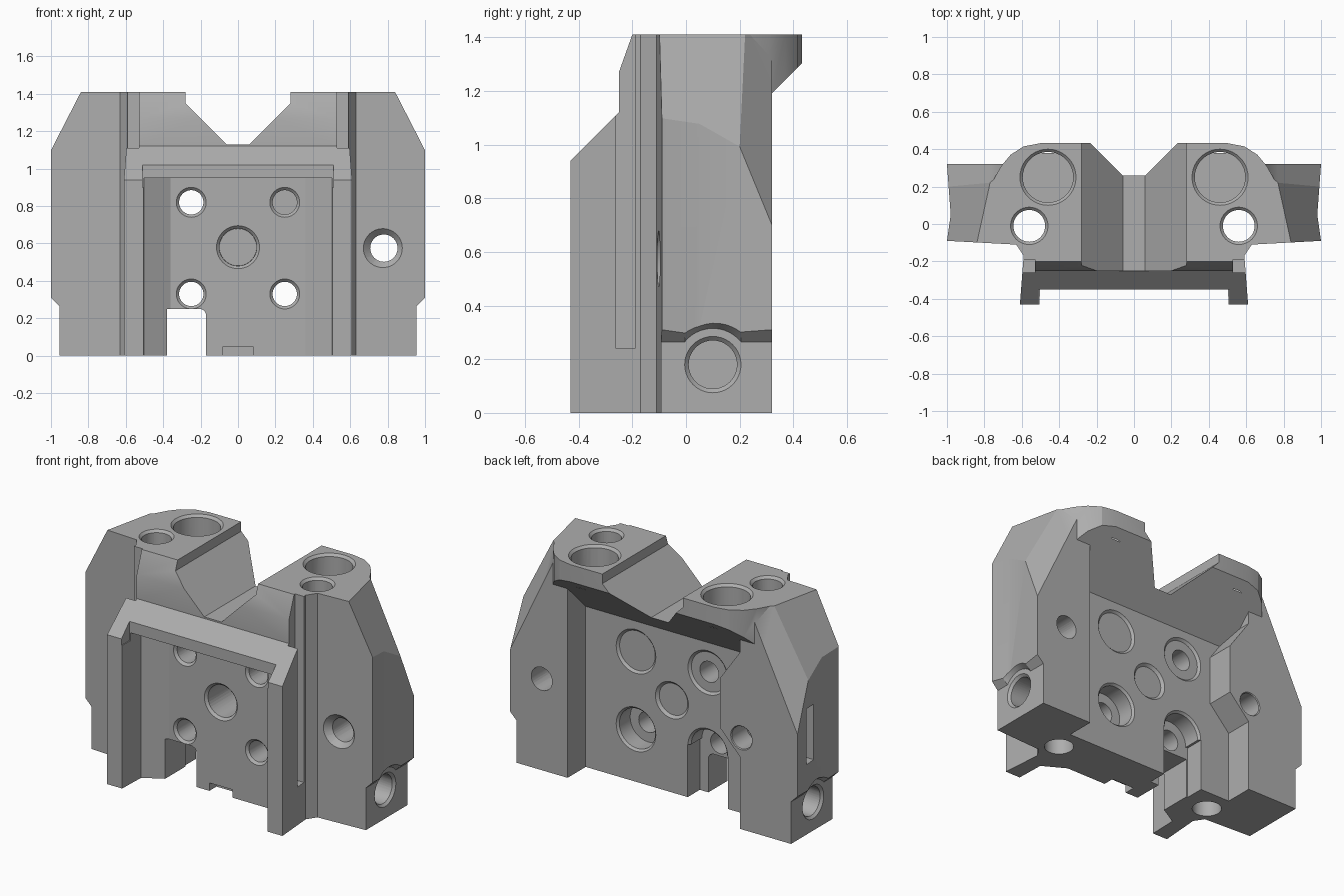
import bpy
import bmesh
from math import radians
from mathutils import Matrix, Vector

cube = bpy.data.objects.get("Cube")
if cube:
    bpy.data.objects.remove(cube, do_unlink=True)

steel = bpy.data.materials.new("steel grey")
steel.use_nodes = True
GREY = (0.42, 0.42, 0.42, 1)
steel.diffuse_color = GREY
steel.node_tree.nodes["Principled BSDF"].inputs["Base Color"].default_value = GREY


def finish(bm, name):
    bmesh.ops.recalc_face_normals(bm, faces=bm.faces)
    mesh = bpy.data.meshes.new(name)
    bm.to_mesh(mesh)
    bm.free()
    mesh.materials.append(steel)
    obj = bpy.data.objects.new(name, mesh)
    bpy.context.collection.objects.link(obj)
    return obj


def prism(points, axis, lo, hi, name="cutter", planes=()):
    """Extrude a 2D outline along an axis, then trim it with planes."""
    place = {"x": lambda p, t: (t, p[0], p[1]),
             "y": lambda p, t: (p[0], t, p[1]),
             "z": lambda p, t: (p[0], p[1], t)}[axis]
    bm = bmesh.new()
    a = [bm.verts.new(place(p, lo)) for p in points]
    b = [bm.verts.new(place(p, hi)) for p in points]
    bm.faces.new(a)
    bm.faces.new(b[::-1])
    for i in range(len(a)):
        j = (i + 1) % len(a)
        bm.faces.new((a[i], b[i], b[j], a[j]))
    bmesh.ops.recalc_face_normals(bm, faces=bm.faces)
    for co, no in planes:
        bmesh.ops.bisect_plane(bm, geom=bm.verts[:] + bm.edges[:] + bm.faces[:],
                               plane_co=co, plane_no=no, clear_outer=True)
        bmesh.ops.holes_fill(bm, edges=[e for e in bm.edges if e.is_boundary])
    return finish(bm, name)


def box(x, y, z):
    return prism([(x[0], y[0]), (x[1], y[0]), (x[1], y[1]), (x[0], y[1])], "z", *z)


def cone(start, direction, r1, r2, length):
    d = Vector(direction)
    mat = Matrix.Translation(Vector(start) + d * length / 2) @ d.to_track_quat("Z", "Y").to_matrix().to_4x4()
    bm = bmesh.new()
    bmesh.ops.create_cone(bm, cap_ends=True, segments=40, radius1=r1, radius2=r2,
                          depth=length, matrix=mat)
    return finish(bm, "cutter")


def mirrored(half):
    return half + [(-x, y) for x, y in reversed(half) if x > 0]


def combine(tool, mode="DIFFERENCE"):
    tool.hide_render = True
    mod = body.modifiers.new("cut", "BOOLEAN")
    mod.operation, mod.solver, mod.object = mode, "EXACT", tool
    bpy.context.view_layer.objects.active = body
    bpy.ops.object.modifier_apply(modifier=mod.name)
    bpy.data.objects.remove(tool, do_unlink=True)


def hole(start, direction, r, rim, length):
    """Straight hole with a short countersink at its mouth."""
    d = Vector(direction)
    s = Vector(start)
    combine(cone(s - d * 0.02, d, r, r, length + 0.02))
    combine(cone(s - d * 0.01, d, rim + 0.01, r - 0.001, rim - r + 0.011))


# Main block with sloping outer shoulders
planes = []
for s in (1, -1):
    planes.append(((s * 0.84, -0.1, 1.41), (s, 0.22, 0.52)))
    planes.append(((s * 0.77, 0.22, 1.41), (s * 0.53, 0.575, 0.253)))
plan = mirrored([(0, -0.43), (0.61, -0.43), (0.59, -0.17), (0.63, -0.11), (1, -0.09),
                 (0.98, 0.05), (1, 0.32), (0, 0.32)])
body = prism(plan, "z", 0, 1.41, "clamp_body", planes)

# Rounded rear lip
lip = mirrored([(0, 0.15), (0.6, 0.15), (0.755, 0.23), (0.71, 0.31), (0.66, 0.37),
                (0.59, 0.415), (0.5, 0.432), (0, 0.432)])
combine(prism(lip, "z", 0.5, 1.41), "UNION")

# Rear pocket and sloping underside of the lip
for half_width, y in ((1.2, 0.32), (0.6, 0.14)):
    combine(prism([(y, -1), (y, 0.87 + y), (0.6, 1.47), (0.6, -1)], "x", -half_width, half_width))

# Front slope over the rails and upper face
combine(prism([(-0.6, 0.77), (-0.25, 1.12), (-0.25, 1.27), (-0.2, 1.41), (-0.2, 1.6),
               (-0.6, 1.6)], "x", -1.2, 1.2))

# Channel between the rails, leaving the cross bar above
channel = mirrored([(0, -0.6), (0.51, -0.6), (0.5, -0.25), (0.36, -0.17), (0, -0.17)])
combine(prism(channel, "z", -1, 0.95))
combine(box((-0.51, 0.51), (-0.7, -0.35), (0.9, 1.3)))

# V shaped saddle
combine(prism(mirrored([(0, 1.13), (0.06, 1.13), (0.28, 1.35), (0.28, 1.6), (0, 1.6)]), "y", -1, 1))

# Stepped boss inside the pocket, right side only
combine(prism([(-0.65, 0.40), (-0.46, 0.6), (-0.46, 0.91), (-0.6, 1.11), (-0.65, 1.11)],
              "y", 0.1, 0.32), "UNION")

for s in (1, -1):
    # Side grooves behind the rails
    combine(box((s * 0.53, s * 0.75), (-0.26, -0.19), (0.24, 1.6)))
    # Lower side steps with a round relief
    combine(prism([(s * 0.955, -1), (s * 0.955, 0.265), (s * 1.1, 0.41), (s * 1.1, -1)], "y", -1, 1))
    combine(cone((s * 0.955, 0.1, 0.18), (s, 0, 0), 0.135, 0.195, 0.09))
    hole((s * 0.955, 0.1, 0.18), (-s, 0, 0), 0.09, 0.105, 0.2)
    # Vertical holes in the towers
    hole((s * 0.46, 0.25, 1.41), (0, 0, -1), 0.135, 0.15, 0.16)
    hole((s * 0.56, -0.01, 1.41), (0, 0, -1), 0.085, 0.1, 1.5)
    # Counterbored bolt holes in the web
    for z in (0.33, 0.82):
        hole((s * 0.25, -0.17, z), (0, 1, 0), 0.065, 0.08, 0.4)
        hole((s * 0.25, 0.14, z), (0, -1, 0), 0.125, 0.138, 0.12)

# Centre hole, flange hole and blind rear hole
hole((0, -0.17, 0.58), (0, 1, 0), 0.1, 0.115, 0.4)
hole((0, 0.14, 0.58), (0, -1, 0), 0.1, 0.115, 0.1)
hole((0.78, -0.098, 0.575), (0, 1, 0), 0.073, 0.1, 0.6)
hole((-0.61, 0.32, 0.575), (0, -1, 0), 0.07, 0.075, 0.15)

# Bottom cut-out, small key notch and side slot
combine(prism([(-0.38, -1), (-0.17, -1), (-0.17, 0.22), (-0.18, 0.24), (-0.2, 0.25),
               (-0.38, 0.25)], "y", -0.6, 0.6))
combine(box((-0.39, -0.11), (0.02, 0.6), (-1, 0.33)))
combine(box((-0.08, 0.08), (-0.4, -0.1), (-1, 0.05)))
combine(box((-1.2, -0.88), (0.14, 0.22), (0.47, 0.82)))

# Smooth round holes, crisp edges elsewhere
bpy.ops.object.select_all(action="DESELECT")
body.select_set(True)
bpy.context.view_layer.objects.active = body
bpy.ops.object.shade_smooth_by_angle(angle=radians(20))
